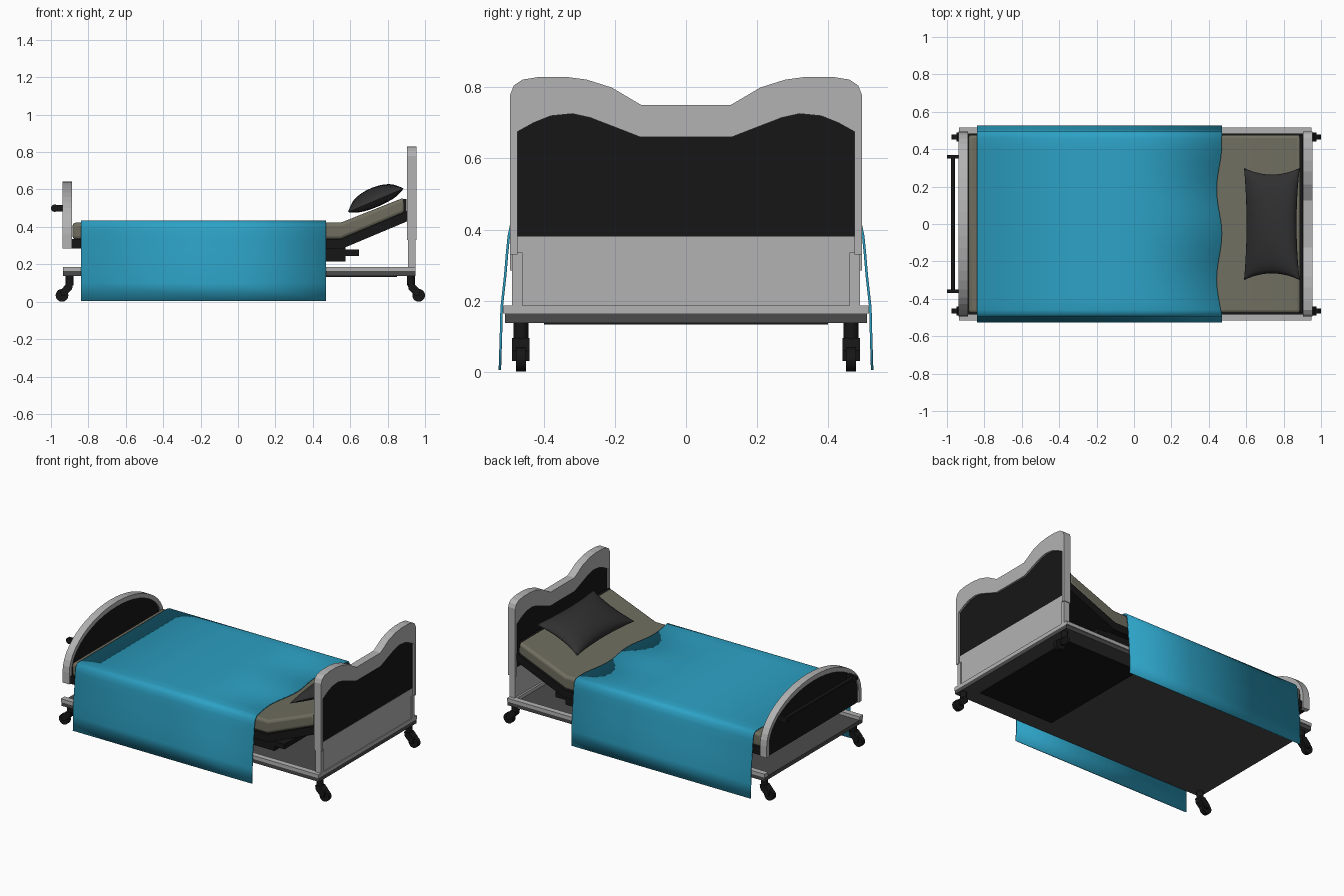
import bpy, bmesh, math
from mathutils import Vector, Matrix

if "Cube" in bpy.data.objects:
    bpy.data.objects.remove(bpy.data.objects["Cube"])

def mat(name, r, g, b):
    m = bpy.data.materials.new(name)
    m.diffuse_color = (r, g, b, 1)
    m.use_nodes = True
    m.node_tree.nodes["Principled BSDF"].inputs["Base Color"].default_value = m.diffuse_color
    return m

LIGHT = mat("light_grey", 0.45, 0.45, 0.45)
DARK = mat("dark_grey", 0.07, 0.07, 0.07)
BLACK = mat("black", 0.008, 0.008, 0.008)
FOAM = mat("mattress_olive", 0.16, 0.155, 0.115)
CLOTH = mat("pillow_charcoal", 0.03, 0.03, 0.03)
BLUE = mat("blanket_blue", 0.026, 0.36, 0.56)

def finish(bm, name, m, bevel=0, segs=2, smooth=False):
    bmesh.ops.remove_doubles(bm, verts=bm.verts, dist=1e-5)
    bmesh.ops.recalc_face_normals(bm, faces=bm.faces)
    me = bpy.data.meshes.new(name)
    bm.to_mesh(me)
    bm.free()
    ob = bpy.data.objects.new(name, me)
    bpy.context.collection.objects.link(ob)
    me.materials.append(m)
    if bevel:
        b = ob.modifiers.new("bevel", 'BEVEL')
        b.width, b.segments = bevel, segs
    if smooth:
        bpy.context.view_layer.objects.active = ob
        ob.select_set(True)
        bpy.ops.object.shade_smooth_by_angle(angle=math.radians(40))
        ob.select_set(False)
    return ob

def box(name, lo, hi, m, bevel=0):
    bm = bmesh.new()
    lo, hi = Vector(lo), Vector(hi)
    bmesh.ops.create_cube(bm, size=1, matrix=Matrix.Translation((lo + hi) / 2) @ Matrix.Diagonal((*(hi - lo), 1)))
    return finish(bm, name, m, bevel)

def prism(name, pts, axis, a, b, m, bevel=0, segs=2, smooth=False):
    """Extrude a 2D profile: axis x takes (y, z) points, axis y takes (x, z)."""
    bm = bmesh.new()
    put = (lambda p, t: (t, p[0], p[1])) if axis == 'x' else (lambda p, t: (p[0], t, p[1]))
    f = bm.faces.new([bm.verts.new(put(p, a)) for p in pts])
    r = bmesh.ops.extrude_face_region(bm, geom=[f])
    v = [g for g in r['geom'] if isinstance(g, bmesh.types.BMVert)]
    bmesh.ops.translate(bm, verts=v, vec=(b - a, 0, 0) if axis == 'x' else (0, b - a, 0))
    if f.is_valid and len(bm.faces) == len(pts) + 1:
        bm.faces.new([bm.verts[i] for i in range(len(pts))] if bm.verts.ensure_lookup_table() is None else [])
    return finish(bm, name, m, bevel, segs, smooth)

def cyl(name, c, r, h, axis, m, n=16, r2=None):
    bm = bmesh.new()
    rot = {'x': Matrix.Rotation(math.pi / 2, 4, 'Y'), 'y': Matrix.Rotation(math.pi / 2, 4, 'X'), 'z': Matrix()}[axis]
    bmesh.ops.create_cone(bm, cap_ends=True, segments=n, radius1=r, radius2=r2 or r, depth=h,
                          matrix=Matrix.Translation(c) @ rot)
    return finish(bm, name, m, smooth=True)

def both(half):
    """Mirror a half outline (outer to centre) into a full one."""
    return half + [(-y, z) for y, z in reversed(half) if y > 0]

# base deck with light rails
box("base_plate", (-0.935, -0.51, 0.137), (0.95, 0.51, 0.163), DARK)
for s, n in ((-1, "front"), (1, "back")):
    y0, y1 = sorted((s * 0.478, s * 0.515))
    box("base_rail_" + n, (-0.935, y0, 0.163), (0.95, y1, 0.186), LIGHT)
box("base_head_rail", (0.9, -0.478, 0.163), (0.95, 0.478, 0.186), LIGHT)
box("base_under_panel", (0.3, -0.4, 0.132), (0.85, 0.4, 0.137), BLACK)

# casters
for x, d, e in ((-0.9, -1, "foot"), (0.925, 1, "head")):
    for s, n in ((-1, "front"), (1, "back")):
        y, t = s * 0.465, f"caster_{e}_{n}_"
        cyl(t + "stem", (x, y, 0.112), 0.021, 0.05, 'z', BLACK)
        prism(t + "fork", [(x - d * 0.018, 0.095), (x + d * 0.018, 0.095), (x + d * 0.05, 0.06),
                           (x + d * 0.045, 0.03), (x + d * 0.025, 0.03), (x - d * 0.012, 0.065)],
              'y', y - 0.025, y + 0.025, BLACK)
        cyl(t + "wheel", (x + d * 0.041, y, 0.034), 0.034, 0.028, 'y', BLACK, 20)

# headboard: double-humped frame, black inset, lower panel
outer = [(0.495, 0.33), (0.495, 0.78), (0.485, 0.805), (0.46, 0.822), (0.41, 0.83), (0.34, 0.83),
         (0.28, 0.822), (0.21, 0.8), (0.125, 0.75)]
inner = [(0.475, 0.33), (0.475, 0.675), (0.43, 0.7), (0.38, 0.72), (0.32, 0.726), (0.27, 0.715),
         (0.2, 0.688), (0.128, 0.66)]
prism("headboard_frame", both(outer) + both(inner)[::-1], 'x', 0.903, 0.955, LIGHT)
prism("headboard_panel", both([(0.476, 0.38)] + inner[1:]), 'x', 0.912, 0.943, BLACK)
box("headboard_lower", (0.912, -0.477, 0.18), (0.945, 0.477, 0.381), LIGHT)
for s, n in ((-1, "front"), (1, "back")):
    y0, y1 = sorted((s * 0.46, s * 0.49))
    box("headboard_post_" + n, (0.91, y0, 0.18), (0.95, y1, 0.335), LIGHT)

# footboard: arch frame, black inset and push handle
def arch(ry, top, base):
    n = 12
    pts = [(ry * math.cos(i * math.pi / 2 / n), base + (top - base) * math.sin(i * math.pi / 2 / n)) for i in range(n)]
    return both([(ry, 0.285)] + pts + [(0, top)])
prism("footboard_frame", arch(0.495, 0.642, 0.36) + arch(0.468, 0.61, 0.36)[::-1], 'x', -0.937, -0.888, LIGHT)
prism("footboard_panel", arch(0.47, 0.612, 0.36), 'x', -0.928, -0.898, BLACK)
cyl("handle_bar", (-0.967, 0, 0.5), 0.011, 0.72, 'y', BLACK)
for s in (-1, 1):
    cyl("handle_end", (-0.98, s * 0.36, 0.5), 0.02, 0.02, 'y', BLACK)
    box("handle_arm", (-0.98, s * 0.36 - 0.01, 0.482), (-0.92, s * 0.36 + 0.01, 0.518), BLACK)

# mattress platform, mattress and lifting gear
prism("platform", [(-0.888, 0.285), (0.56, 0.285), (0.905, 0.43), (0.905, 0.485), (0.55, 0.335), (-0.888, 0.335)],
      'y', -0.483, 0.483, BLACK)
prism("mattress", [(-0.885, 0.333), (0.55, 0.333), (0.898, 0.478), (0.888, 0.557), (0.55, 0.423), (-0.885, 0.423)],
      'y', -0.477, 0.477, FOAM, 0.018, 3, True)
box("head_strip", (0.885, -0.475, 0.48), (0.902, 0.475, 0.55), BLACK)
box("lift_beam", (-0.55, -0.44, 0.215), (0.575, 0.44, 0.29), BLACK)
box("lift_bracket", (0.4, -0.44, 0.245), (0.648, 0.44, 0.278), BLACK)
for x in (-0.4, 0.35):
    box("lift_column", (x - 0.08, -0.25, 0.16), (x + 0.08, 0.25, 0.22), BLACK)

# blanket draped over both sides, wavy at the head end
half = [(0.524, 0.004), (0.521, 0.1), (0.519, 0.18), (0.509, 0.27), (0.504, 0.33), (0.499, 0.38),
        (0.493, 0.41), (0.48, 0.426), (0.46, 0.431)] + [(i * 0.05, 0.431) for i in range(8, -1, -1)]
bm = bmesh.new()
rows = []
for y, z in both(half):
    edge = 0.47 - (0.014 * (1 + math.cos((abs(y + 0.055) - 0.24) * math.pi / 0.24)) if abs(y) < 0.48 else 0)
    rows.append([bm.verts.new((x, y, z)) for x in (-0.84, 0.0, edge)])
for a, b in zip(rows, rows[1:]):
    for i in range(2):
        bm.faces.new((a[i], a[i + 1], b[i + 1], b[i]))
blanket = finish(bm, "blanket", BLUE, smooth=True)
so = blanket.modifiers.new("thickness", 'SOLIDIFY')
so.thickness, so.offset = 0.007, 0

# pillow: puffed grid with pinched corners
bm = bmesh.new()
N = 16
M = Matrix.Translation((0.737, 0, 0.542)) @ Matrix.Rotation(math.radians(-23), 4, 'Y')
for side, puff in ((1, 0.07), (-1, 0.035)):
    g = []
    for i in range(N + 1):
        for j in range(N + 1):
            u, v = math.sin((i / N - 0.5) * math.pi), math.sin((j / N - 0.5) * math.pi)
            x = 0.162 * u * (1 - 0.12 * (1 - v * v))
            y = 0.3 * v * (1 - 0.12 * (1 - u * u))
            z = side * puff * (max(0, (1 - u * u) * (1 - v * v))) ** 0.45
            g.append(bm.verts.new(M @ Vector((x, y, z))))
    for i in range(N):
        for j in range(N):
            k = i * (N + 1) + j
            bm.faces.new((g[k], g[k + 1], g[k + N + 2], g[k + N + 1]))
finish(bm, "pillow", CLOTH, smooth=True)
